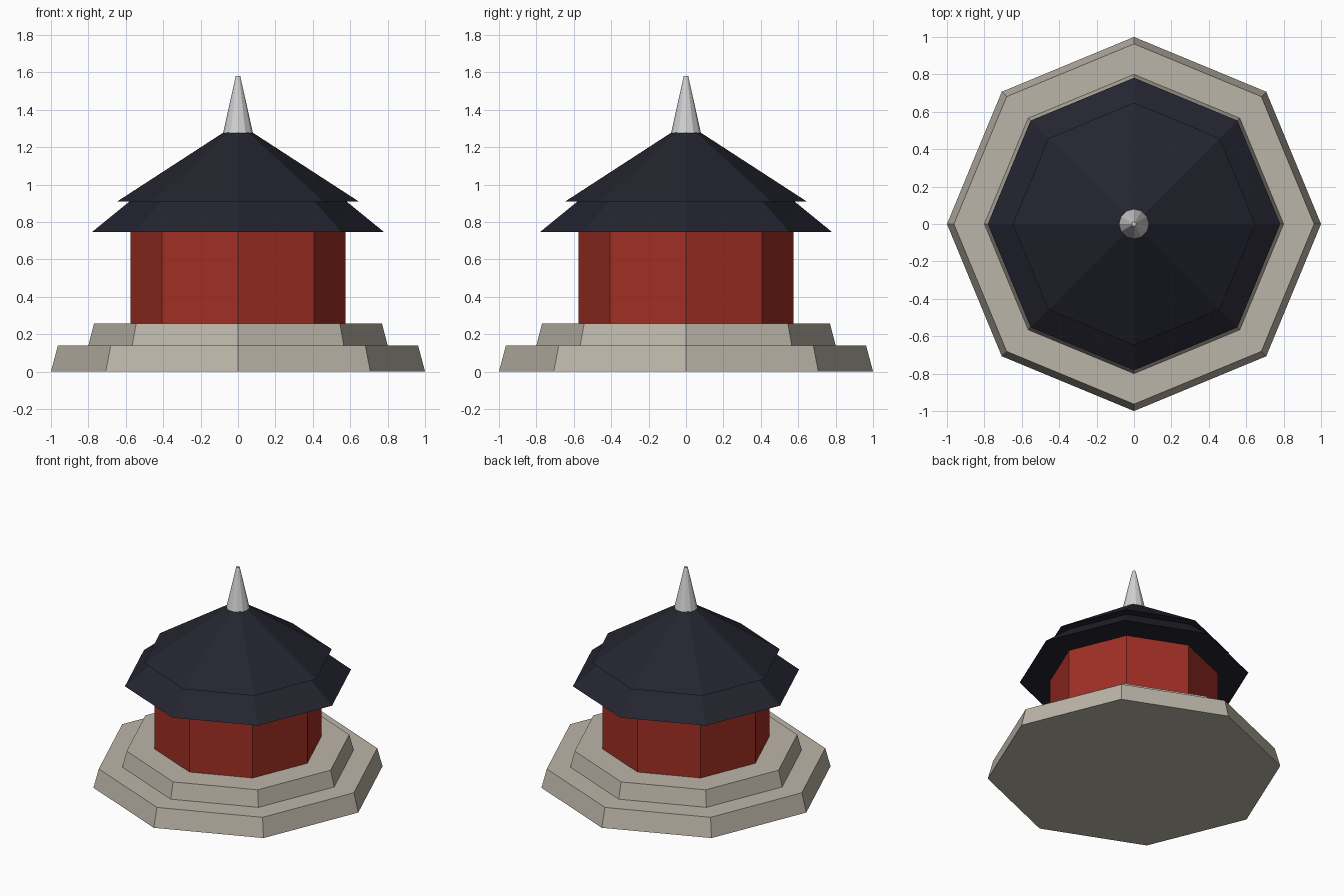
import bpy

default_cube = bpy.data.objects.get("Cube")
if default_cube:
    bpy.data.objects.remove(default_cube, do_unlink=True)


def make_material(name, rgb):
    mat = bpy.data.materials.new(name)
    mat.use_nodes = True
    colour = (*rgb, 1.0)
    mat.diffuse_color = colour
    mat.node_tree.nodes["Principled BSDF"].inputs["Base Color"].default_value = colour
    return mat


def tier(name, mat, bottom_z, top_z, bottom_radius, top_radius, sides=8):
    """Closed, flat-shaded frustum with a corner on each axis."""
    bpy.ops.mesh.primitive_cone_add(
        vertices=sides, radius1=bottom_radius, radius2=top_radius,
        depth=top_z - bottom_z, location=(0, 0, (bottom_z + top_z) / 2))
    obj = bpy.context.object
    obj.name = name
    obj.data.materials.append(mat)
    return obj


stone = make_material("pale stone", (0.50, 0.46, 0.39))
red = make_material("red wall", (0.35, 0.028, 0.018))
slate = make_material("dark slate", (0.018, 0.018, 0.030))
silver = make_material("light metal", (0.64, 0.64, 0.64))

# Stepped stone base
tier("lower_step", stone, 0.0, 0.139, 1.0, 0.963)
tier("upper_step", stone, 0.139, 0.257, 0.80, 0.77)

# Octagonal walls
tier("walls", red, 0.257, 0.745, 0.576, 0.576)

# Two overlapping roof tiers
tier("lower_roof", slate, 0.745, 0.93, 0.782, 0.555)
tier("upper_roof", slate, 0.908, 1.28, 0.648, 0.075)

# Spire
tier("spire", silver, 1.275, 1.58, 0.08, 0.012, sides=12)
